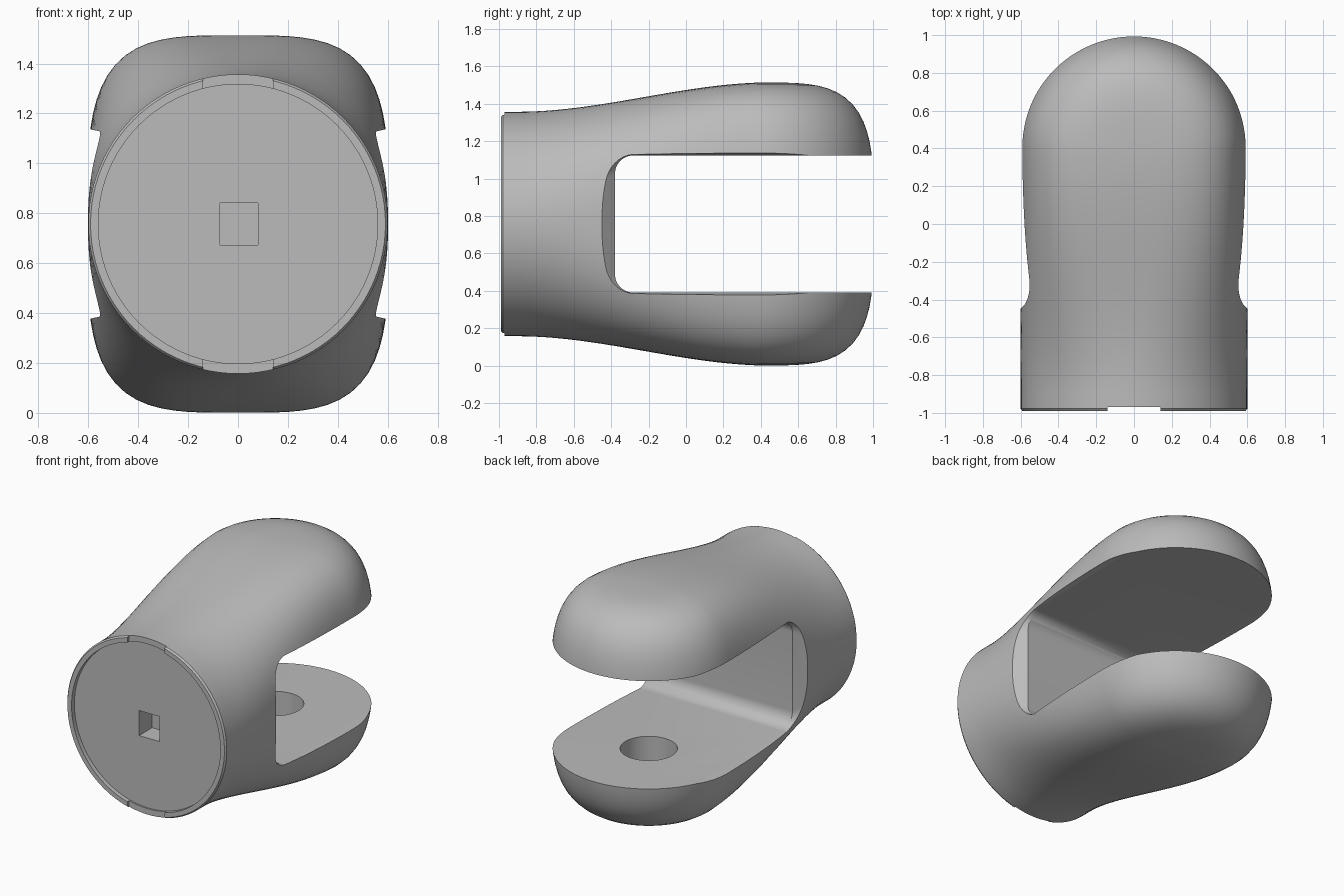
import bpy, bmesh, math

cube = bpy.data.objects.get("Cube")
if cube:
    bpy.data.objects.remove(cube, do_unlink=True)

MID = 0.757       # height of the long axis
PIVOT_Y = 0.4     # centre of the rounded arm ends
FRONT = -0.99     # front end of the barrel
SIDES = 96

grey = bpy.data.materials.new("plain_grey")
grey.use_nodes = True
colour = (0.5, 0.5, 0.5, 1)
grey.diffuse_color = colour
grey.node_tree.nodes["Principled BSDF"].inputs["Base Color"].default_value = colour


def finish(bm, name):
    bmesh.ops.remove_doubles(bm, verts=bm.verts, dist=1e-5)
    bmesh.ops.recalc_face_normals(bm, faces=bm.faces)
    mesh = bpy.data.meshes.new(name)
    bm.to_mesh(mesh)
    bm.free()
    mesh.materials.append(grey)
    obj = bpy.data.objects.new(name, mesh)
    bpy.context.collection.objects.link(obj)
    return obj


def loft(name, rings, cap_end=True):
    bm = bmesh.new()
    rows = [[bm.verts.new(p) for p in ring] for ring in rings]
    for a, b in zip(rows, rows[1:]):
        for i in range(len(a)):
            j = (i + 1) % len(a)
            bm.faces.new((a[i], a[j], b[j], b[i]))
    bm.faces.new(rows[0])
    if cap_end:
        bm.faces.new(rows[-1])
    return finish(bm, name)


def section(y, scale=1.0):
    """Circle at the barrel, blending to a taller rounded block at the arms."""
    t = min(max((y + 0.9) / 1.35, 0), 1)
    t = t * t * (3 - 2 * t)
    half_w, half_h, power = 0.6 + 0.005 * t, 0.6 + 0.157 * t, 2 + 1.7 * t
    points = []
    for i in range(SIDES):
        angle = 2 * math.pi * i / SIDES
        c, s = math.cos(angle), math.sin(angle)
        r = scale * (abs(c / half_w) ** power + abs(s / half_h) ** power) ** (-1 / power)
        points.append((r * c, r * s))
    return points


# Body: barrel and arms, then the same section swung round to close the end
rings = [[(x, FRONT, MID + z) for x, z in section(FRONT, 0.985)]]
steps = 40
for k in range(steps + 1):
    y = FRONT + 0.012 + (PIVOT_Y - FRONT - 0.012) * k / steps
    rings.append([(x, y, MID + z) for x, z in section(y)])
turns = 24
for k in range(1, turns + 1):
    swing = math.pi / 2 * k / turns
    rings.append([(x * math.cos(swing), PIVOT_Y + abs(x) * math.sin(swing), MID + z)
                  for x, z in section(PIVOT_Y)])
body = loft("clevis_body", rings, cap_end=False)


def slot_outline(x, front, half, radius):
    """Side outline of the slot, with rounded front corners."""
    pts = [(x, 1.3, MID - half)]
    for corner in (-1, 1):
        for k in range(13):
            a = math.pi / 2 * k / 12
            if corner > 0:
                a = math.pi / 2 - a
            pts.append((x, front + radius * (1 - math.sin(a)),
                        MID + corner * (half - radius * (1 - math.cos(a)))))
    return pts + [(x, 1.3, MID + half)]


def box(name, low, high):
    corners = [(low[0], low[2]), (high[0], low[2]), (high[0], high[2]), (low[0], high[2])]
    return loft(name, [[(x, y, z) for x, z in corners] for y in (low[1], high[1])])


def disc(name, radius, depth, centre, along_y):
    ends = []
    for d in (0, depth):
        ring = []
        for i in range(SIDES):
            a = 2 * math.pi * i / SIDES
            u, v = radius * math.cos(a), radius * math.sin(a)
            x, y, z = centre
            ring.append((x + u, y + d, z + v) if along_y else (x + u, y + v, z + d))
        ends.append(ring)
    return loft(name, ends)


# Cutters: slot with flared side edges, front recess, socket, pin hole, rim notches
inner = (-0.38, 0.367, 0.1)
outer = (-0.49, 0.39, 0.19)
cutters = [
    loft("slot_cutter", [slot_outline(-0.64, *outer), slot_outline(-0.535, *inner),
                         slot_outline(0.535, *inner), slot_outline(0.64, *outer)]),
    disc("recess_cutter", 0.56, 0.13, (0, FRONT - 0.1, MID), True),
    box("socket_cutter", (-0.072, -1.1, MID - 0.085), (0.08, -0.82, MID + 0.085)),
    disc("pin_hole_cutter", 0.177, 0.4, (0, PIVOT_Y, 0.14), False),
    box("top_notch_cutter", (-0.14, -1.1, MID + 0.5), (0.14, FRONT + 0.02, MID + 0.7)),
    box("bottom_notch_cutter", (-0.14, -1.1, MID - 0.7), (0.14, FRONT + 0.02, MID - 0.5)),
]
bpy.ops.object.select_all(action="DESELECT")
bpy.context.view_layer.objects.active = body
body.select_set(True)
for cutter in cutters:
    cutter.hide_render = True
    cut = body.modifiers.new(cutter.name, "BOOLEAN")
    cut.operation = "DIFFERENCE"
    cut.solver = "EXACT"
    cut.object = cutter
    bpy.ops.object.modifier_apply(modifier=cut.name)
    bpy.data.objects.remove(cutter, do_unlink=True)

bpy.ops.object.shade_smooth_by_angle(angle=math.radians(30))
